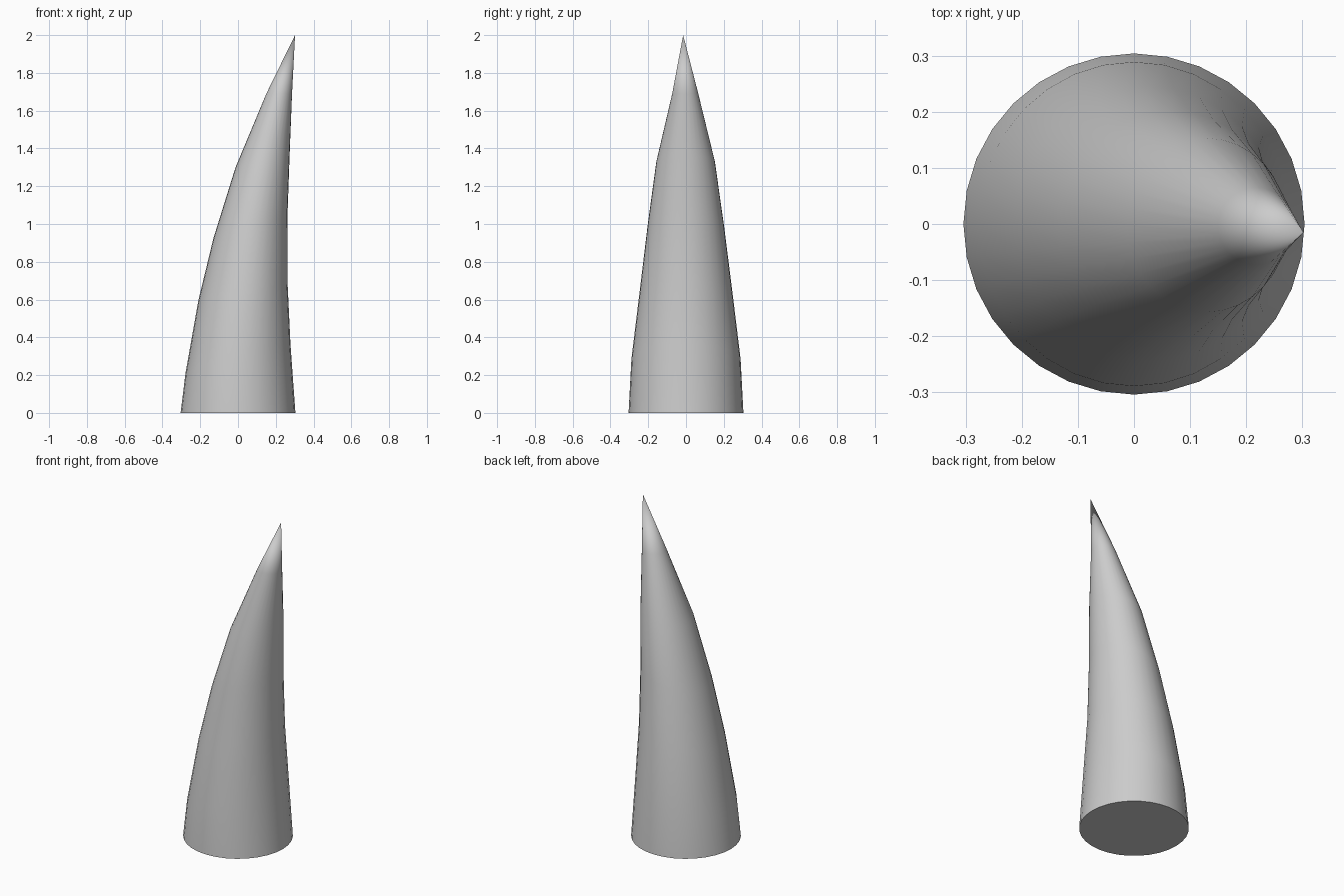
import bpy, bmesh, math

if "Cube" in bpy.data.objects:
    bpy.data.objects.remove(bpy.data.objects["Cube"])

SIDES = 32
# rings: centre x, centre y, centre z, radius x, radius y, rise towards +x edge
RINGS = [
    (0.0, 0.0, 0.0, 0.304, 0.304, 0.0),
    (0.0, 0.0, 0.285, 0.278, 0.289, 0.075),
    (0.026, 0.0, 0.645, 0.236, 0.245, 0.05),
    (0.066, -0.001, 0.985, 0.196, 0.203, 0.06),
    (0.13, -0.002, 1.33, 0.143, 0.155, 0.03),
    (0.218, -0.004, 1.69, 0.068, 0.069, 0.0),
]
TIP = (0.302, -0.015, 2.0)

bm = bmesh.new()
loops = []
for cx, cy, cz, rx, ry, rise in RINGS:
    loop = []
    for i in range(SIDES):
        a = 2 * math.pi * i / SIDES
        c, s = math.cos(a), math.sin(a)
        loop.append(bm.verts.new((cx + rx * c, cy + ry * s, cz + rise * c)))
    loops.append(loop)

# side wall
for low, high in zip(loops, loops[1:]):
    for i in range(SIDES):
        j = (i + 1) % SIDES
        bm.faces.new((low[i], low[j], high[j], high[i]))

# pointed tip and flat base
tip = bm.verts.new(TIP)
for i in range(SIDES):
    bm.faces.new((loops[-1][i], loops[-1][(i + 1) % SIDES], tip))
bm.faces.new(loops[0][::-1])
bmesh.ops.recalc_face_normals(bm, faces=bm.faces[:])

mesh = bpy.data.meshes.new("horn")
bm.to_mesh(mesh)
bm.free()
horn = bpy.data.objects.new("horn", mesh)
bpy.context.collection.objects.link(horn)

# smooth sides, crisp base edge
bpy.context.view_layer.objects.active = horn
horn.select_set(True)
bpy.ops.object.shade_smooth_by_angle(angle=math.radians(40))
